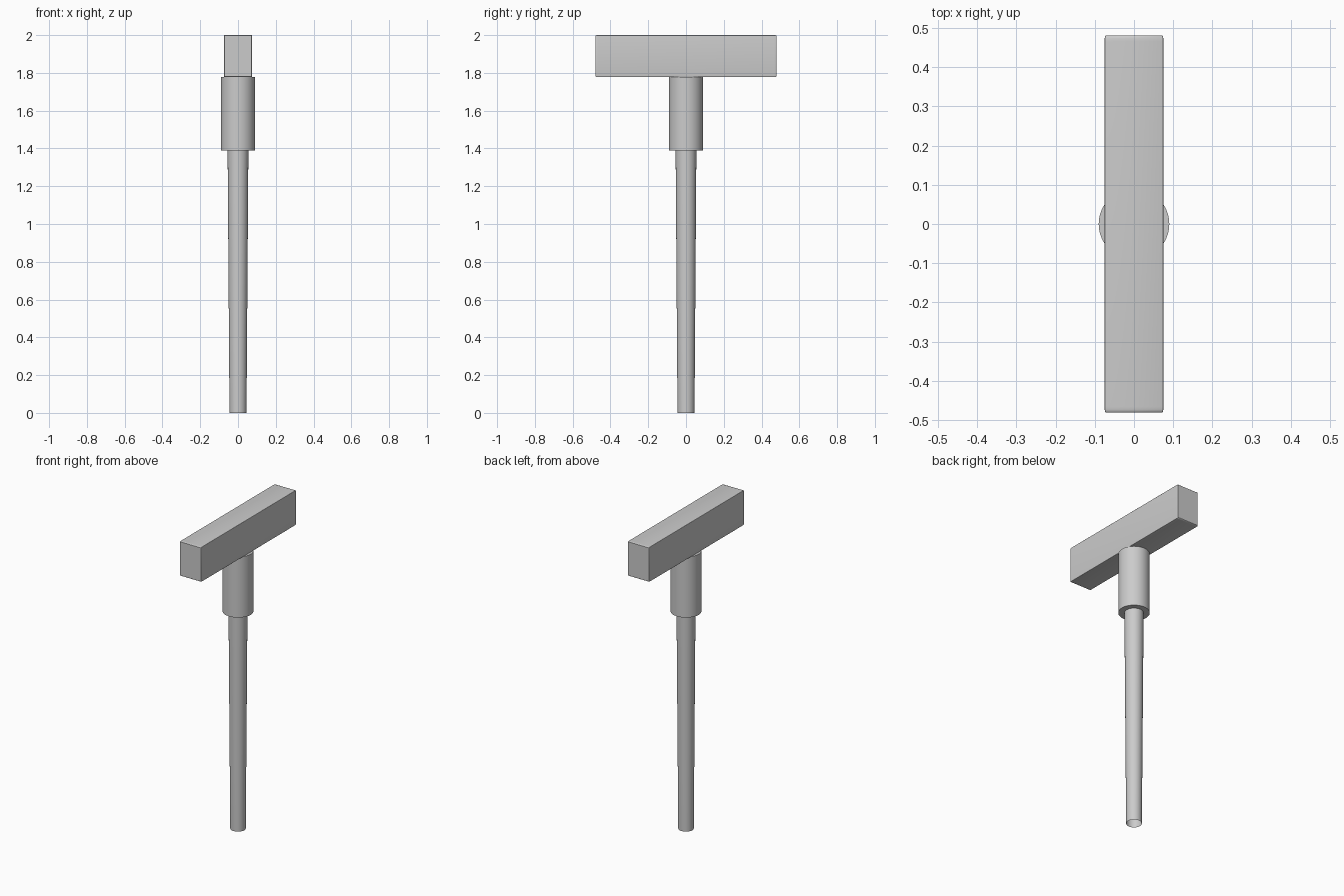
import bpy, bmesh, math

if "Cube" in bpy.data.objects:
    bpy.data.objects.remove(bpy.data.objects["Cube"])

def make_object(name, bm):
    bmesh.ops.recalc_face_normals(bm, faces=bm.faces[:])
    mesh = bpy.data.meshes.new(name)
    bm.to_mesh(mesh)
    bm.free()
    obj = bpy.data.objects.new(name, mesh)
    bpy.context.collection.objects.link(obj)
    bpy.ops.object.select_all(action='DESELECT')
    obj.select_set(True)
    bpy.context.view_layer.objects.active = obj
    bpy.ops.object.shade_smooth_by_angle(angle=math.radians(35))
    return obj

def tube(name, r_low, r_high, z0, z1, open_ends=False, sides=64):
    bm = bmesh.new()
    bmesh.ops.create_cone(bm, cap_ends=not open_ends, segments=sides,
                          radius1=r_low, radius2=r_high, depth=z1 - z0)
    bmesh.ops.translate(bm, verts=bm.verts[:], vec=(0, 0, (z0 + z1) / 2))
    return make_object(name, bm)

# Slightly tapered handle, hollow at the bottom
tube("handle", 0.045, 0.055, 0, 1.39, open_ends=True)

# Thicker collar joining handle and head
tube("collar", 0.09, 0.09, 1.39, 1.778)

# Block head: rounded unit cube stretched, so the rounding is longest at the ends
bm = bmesh.new()
bmesh.ops.create_cube(bm, size=1)
bmesh.ops.bevel(bm, geom=bm.edges[:], offset=0.015, segments=3,
                profile=0.5, affect='EDGES')
bmesh.ops.scale(bm, verts=bm.verts[:], vec=(0.15, 0.96, 0.222))
bmesh.ops.translate(bm, verts=bm.verts[:], vec=(0, 0, 1.889))
make_object("head", bm)
